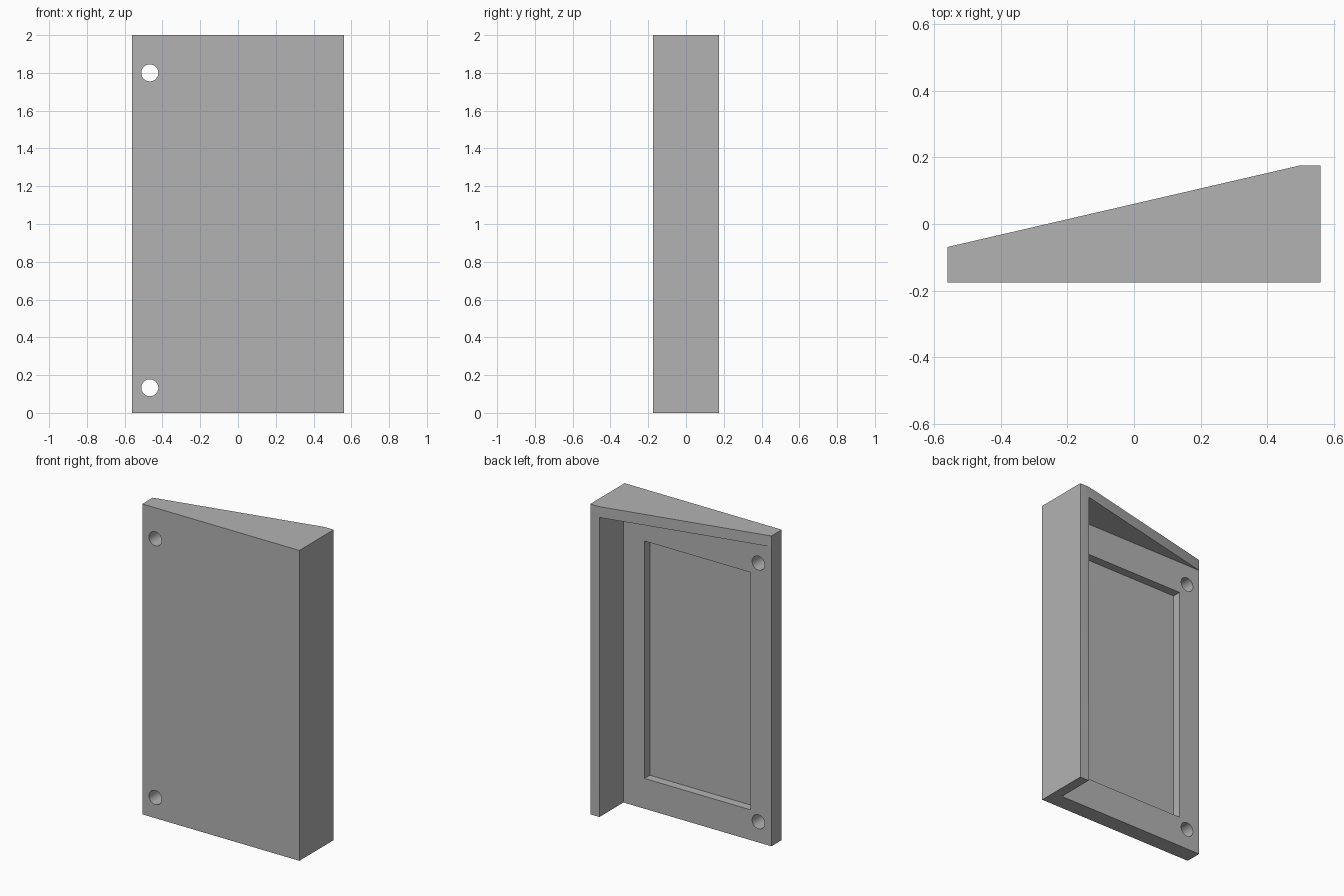
import bpy
import bmesh
import math

cube = bpy.data.objects.get("Cube")
if cube:
    bpy.data.objects.remove(cube, do_unlink=True)

grey = bpy.data.materials.new("plain_grey")
grey.use_nodes = True
colour = (0.45, 0.45, 0.45, 1)
grey.diffuse_color = colour
grey.node_tree.nodes["Principled BSDF"].inputs["Base Color"].default_value = colour


def add_object(name, bm):
    bmesh.ops.recalc_face_normals(bm, faces=bm.faces)
    mesh = bpy.data.meshes.new(name)
    bm.to_mesh(mesh)
    bm.free()
    mesh.materials.append(grey)
    obj = bpy.data.objects.new(name, mesh)
    bpy.context.collection.objects.link(obj)
    return obj


def prism(name, outline, low, high):
    """Extrude an xy outline from z = low to z = high."""
    bm = bmesh.new()
    base = bm.faces.new([bm.verts.new((x, y, low)) for x, y in outline])
    top = bmesh.ops.extrude_face_region(bm, geom=[base])
    verts = [v for v in top["geom"] if isinstance(v, bmesh.types.BMVert)]
    bmesh.ops.translate(bm, verts=verts, vec=(0, 0, high - low))
    return add_object(name, bm)


def box(name, x0, x1, y0, y1, z0, z1):
    return prism(name, [(x0, y0), (x1, y0), (x1, y1), (x0, y1)], z0, z1)


def rod(name, x, z, radius):
    bpy.ops.mesh.primitive_cylinder_add(vertices=48, radius=radius, depth=1,
                                        location=(x, 0, z),
                                        rotation=(math.pi / 2, 0, 0))
    obj = bpy.context.object
    obj.name = name
    obj.data.materials.append(grey)
    return obj


half_width, front, back = 0.56, -0.175, 0.175
plate_back, wall_inner, lid_under = -0.07, 0.495, 1.93

# Solid wedge body
body = prism("wedge_cover", [(-half_width, front), (half_width, front),
                             (half_width, back), (wall_inner, back),
                             (-half_width, -0.069)], 0, 2)

# Hollow behind the plate, panel recess and screw holes
cutters = [
    box("hollow_cutter", -1, wall_inner, plate_back, 1, -1, lid_under),
    box("recess_cutter", -0.41, 0.345, -0.125, 0.5, 0.195, 1.725),
    rod("upper_hole_cutter", -0.467, 1.80, 0.045),
    rod("lower_hole_cutter", -0.467, 0.133, 0.045),
]
bpy.context.view_layer.objects.active = body
for cutter in cutters:
    cut = body.modifiers.new(cutter.name, "BOOLEAN")
    cut.operation = "DIFFERENCE"
    cut.solver = "EXACT"
    cut.object = cutter
    bpy.ops.object.modifier_apply(modifier=cut.name)
    bpy.data.objects.remove(cutter, do_unlink=True)

# Smooth hole walls with crisp edges elsewhere
bpy.ops.object.select_all(action="DESELECT")
body.select_set(True)
bpy.ops.object.shade_smooth_by_angle(angle=math.radians(30))
